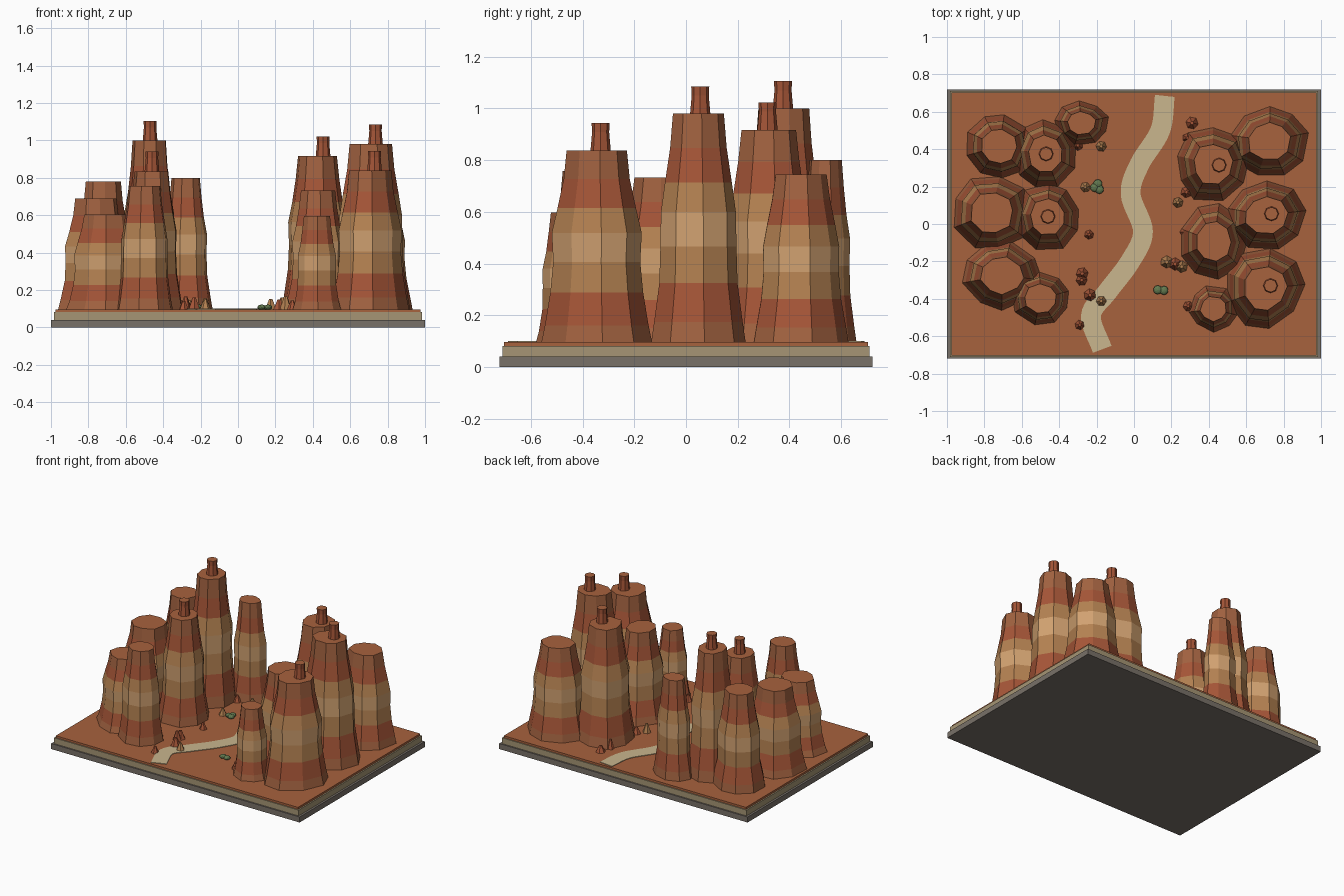
import bpy, bmesh, math, random
from mathutils import Vector, Matrix

if "Cube" in bpy.data.objects:
    bpy.data.objects.remove(bpy.data.objects["Cube"])

random.seed(7)
GROUND = 0.097


def mat(name, rgb):
    m = bpy.data.materials.new(name)
    lin = [(c / 255) ** 2.2 for c in rgb]
    m.diffuse_color = (*lin, 1)
    m.use_nodes = True
    m.node_tree.nodes["Principled BSDF"].inputs["Base Color"].default_value = m.diffuse_color
    return m


GREY = mat("grey_stone", (120, 112, 104))
SAND = mat("sandstone", (164, 148, 116))
RED = mat("red_earth", (166, 98, 64))
RUST = mat("rust", (164, 86, 58))
BROWN = mat("brown", (160, 98, 66))
OCHRE = mat("ochre", (178, 128, 82))
CREAM = mat("cream", (208, 160, 112))
PATH = mat("path_sand", (200, 180, 140))
GREEN = mat("sage", (98, 120, 80))


def finish(name, bm, mats):
    bmesh.ops.recalc_face_normals(bm, faces=bm.faces)
    me = bpy.data.meshes.new(name)
    bm.to_mesh(me)
    bm.free()
    for m in mats:
        me.materials.append(m)
    ob = bpy.data.objects.new(name, me)
    bpy.context.collection.objects.link(ob)
    return ob


def slab(name, hx, hy, z0, z1, m):
    bm = bmesh.new()
    bmesh.ops.create_cube(bm, size=1, matrix=Matrix.Translation((0, 0, (z0 + z1) / 2))
                          @ Matrix.Diagonal((2 * hx, 2 * hy, z1 - z0, 1)))
    return finish(name, bm, [m])


def stack(bm, rings, slots, top_slot):
    """Join rings of points with quads and cap both ends."""
    loops = [[bm.verts.new(p) for p in r] for r in rings]
    n = len(loops[0])
    for k, (a, b) in enumerate(zip(loops, loops[1:])):
        for i in range(n):
            j = (i + 1) % n
            bm.faces.new((a[i], a[j], b[j], b[i])).material_index = slots[k]
    bm.faces.new(loops[0][::-1])
    bm.faces.new(loops[-1]).material_index = top_slot


# Stepped base
slab("base_slab", 1.0, 0.72, 0, 0.04, GREY)
slab("base_middle", 0.985, 0.71, 0.04, 0.082, SAND)
slab("canyon_floor", 0.975, 0.703, 0.082, GROUND, RED)

# Banded rock towers: height fraction, radius fraction
PROFILE = [(0, 1), (0.09, 0.93), (0.26, 0.82), (0.42, 0.79), (0.57, 0.8),
           (0.7, 0.70), (0.85, 0.60), (1, 0.54)]
BANDS = [0, 1, 2, 3, 2, 1, 0]
STRATA = [BROWN, RUST, OCHRE, CREAM, RED]


def tower(name, x, y, rx, ry, top, cap=None, n=9):
    start = random.uniform(0, math.tau)
    pts = []
    for i in range(n):
        a = start + math.tau * (i + random.uniform(-0.12, 0.12)) / n
        r = random.uniform(0.94, 1.06)
        pts.append((r * math.cos(a), r * math.sin(a)))
    # Fit the outline to the wanted footprint
    lo = [min(p[k] for p in pts) for k in (0, 1)]
    hi = [max(p[k] for p in pts) for k in (0, 1)]
    pts = [[2 * (p[k] - lo[k]) / (hi[k] - lo[k]) - 1 for k in (0, 1)] for p in pts]
    rings = []
    for f, s in PROFILE:
        s *= random.uniform(0.98, 1.02)
        rings.append([(x + px * rx * s, y + py * ry * s,
                       GROUND - 0.003 + f * (top - GROUND + 0.003)) for px, py in pts])
    bm = bmesh.new()
    stack(bm, rings, BANDS, 4)
    finish(name, bm, STRATA)
    if cap:
        bm = bmesh.new()
        rings = [[(cap[0] + r * math.cos(math.tau * i / 8), cap[1] + r * math.sin(math.tau * i / 8), z)
                  for i in range(8)]
                 for r, z in ((0.04, top - 0.01), (0.033, top + 0.07), (0.035, top + 0.105))]
        stack(bm, rings, [0, 0], 1)
        finish(name + "_cap", bm, [RUST, RED])


TOWERS = [
    (-0.72, 0.415, 0.175, 0.17, 0.78),
    (-0.475, 0.378, 0.163, 0.18, 1.0, (-0.47, 0.375)),
    (-0.28, 0.54, 0.142, 0.117, 0.8),
    (-0.76, 0.06, 0.205, 0.196, 0.69),
    (-0.463, 0.04, 0.17, 0.18, 0.835, (-0.46, 0.04)),
    (-0.705, -0.277, 0.214, 0.186, 0.605),
    (-0.5, -0.398, 0.153, 0.143, 0.757),
    (0.725, 0.445, 0.21, 0.185, 0.745),
    (0.425, 0.32, 0.195, 0.198, 0.917, (0.455, 0.315)),
    (0.71, 0.048, 0.212, 0.184, 0.98, (0.735, 0.055)),
    (0.428, -0.093, 0.172, 0.2, 0.733),
    (0.707, -0.345, 0.211, 0.217, 0.838, (0.73, -0.33)),
    (0.422, -0.455, 0.128, 0.124, 0.597),
]
for i, t in enumerate(TOWERS):
    tower(f"rock_tower_{i + 1}", *t)

# Winding dry stream bed, smoothed through a few points
LINE = [(0.165, 0.685), (0.14, 0.5), (0.03, 0.32), (-0.018, 0.16), (0.048, -0.04),
        (-0.02, -0.2), (-0.14, -0.36), (-0.23, -0.49), (-0.17, -0.67)]
P = [Vector(p) for p in LINE]
P = [2 * P[0] - P[1]] + P + [2 * P[-1] - P[-2]]
centre = []
for k in range(1, len(P) - 2):
    a, b, c, d = P[k - 1:k + 3]
    for s in range(8):
        t = s / 8
        centre.append(0.5 * (2 * b + (c - a) * t + (2 * a - 5 * b + 4 * c - d) * t * t
                             + (3 * b - a - 3 * c + d) * t ** 3))
centre.append(P[-2])
rings = []
for k, p in enumerate(centre):
    d = (centre[min(k + 1, len(centre) - 1)] - centre[max(k - 1, 0)]).normalized()
    side = Vector((-d.y, d.x)) * 0.053
    l, r = p + side, p - side
    rings.append([(l.x, l.y, GROUND - 0.003), (r.x, r.y, GROUND - 0.003),
                  (r.x, r.y, GROUND + 0.004), (l.x, l.y, GROUND + 0.004)])
bm = bmesh.new()
stack(bm, rings, [0] * len(rings), 0)
finish("stream_bed", bm, [PATH])

# Small pointed rocks along the canyon foot
ROCKS = [(0.31, 0.54, 0), (0.285, 0.46, 0), (-0.175, 0.415, 1), (-0.3, 0.42, 0), (-0.26, 0.197, 1),
         (-0.24, -0.057, 0), (0.235, 0.115, 1), (0.28, 0.17, 0), (0.27, -0.043, 0),
         (-0.277, -0.265, 0), (-0.28, -0.3, 0), (0.175, -0.203, 1), (0.22, -0.214, 0),
         (0.255, -0.228, 1), (-0.235, -0.38, 0), (-0.175, -0.412, 1), (-0.29, -0.54, 0),
         (0.29, -0.44, 0)]
for i, (x, y, light) in enumerate(ROCKS):
    r, h = random.uniform(0.026, 0.037), random.uniform(0.045, 0.072)
    turn = random.random()
    rings = [[(x + r * s * math.cos(turn + math.tau * k / 6), y + r * s * math.sin(turn + math.tau * k / 6),
               GROUND - 0.002 + h * f) for k in range(6)] for s, f in ((1, 0), (0.6, 0.55), (0.28, 1))]
    bm = bmesh.new()
    stack(bm, rings, [0, 0], 0)
    finish(f"small_rock_{i + 1}", bm, [OCHRE if light else RUST])

# Low shrubs made of flattened balls
SHRUBS = {"shrub_back": [(-0.193, 0.215), (-0.21, 0.195), (-0.185, 0.185)],
          "shrub_front": [(0.127, -0.352), (0.16, -0.355)]}
for name, balls in SHRUBS.items():
    bm = bmesh.new()
    for x, y in balls:
        bmesh.ops.create_icosphere(bm, subdivisions=2, radius=0.024,
                                   matrix=Matrix.Translation((x, y, GROUND + 0.011))
                                   @ Matrix.Diagonal((1, 1, 0.6, 1)))
    finish(name, bm, [GREEN])
